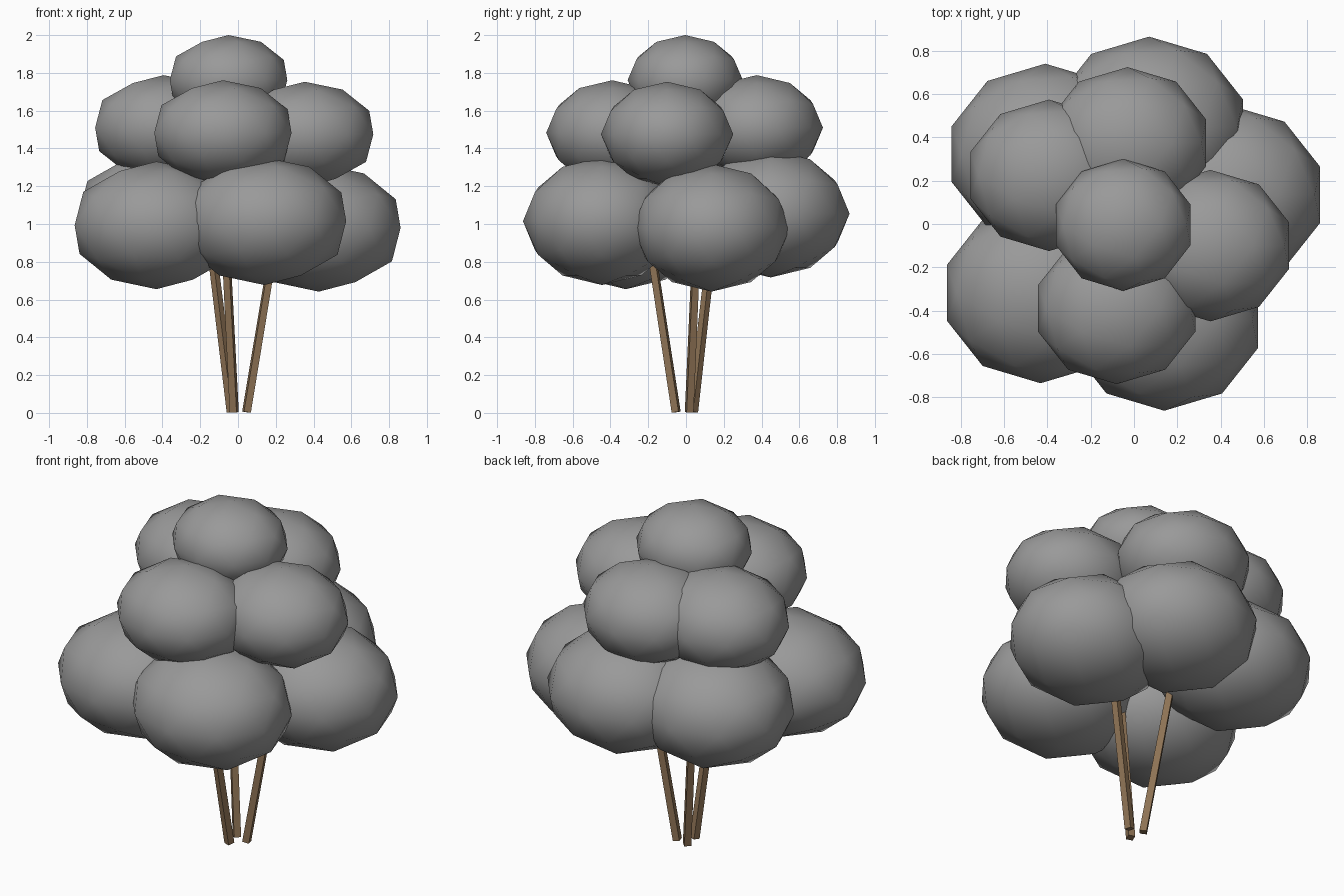
import bpy
import math
from mathutils import Matrix, Vector

cube = bpy.data.objects.get("Cube")
if cube:
    bpy.data.objects.remove(cube, do_unlink=True)


def make_material(name, rgb):
    mat = bpy.data.materials.new(name)
    mat.use_nodes = True
    color = (*rgb, 1.0)
    mat.diffuse_color = color
    bsdf = next(n for n in mat.node_tree.nodes if n.type == "BSDF_PRINCIPLED")
    bsdf.inputs["Base Color"].default_value = color
    bsdf.inputs["Roughness"].default_value = 0.9
    return mat


leaf_grey = make_material("leaf grey", (0.32, 0.32, 0.32))
bark_brown = make_material("bark brown", (0.27, 0.17, 0.09))


def foliage(name, center, size):
    """Smooth, flattened low-poly ball of leaves."""
    bpy.ops.mesh.primitive_ico_sphere_add(subdivisions=2, radius=1, location=center)
    ball = bpy.context.object
    ball.name = name
    ball.scale = size
    bpy.ops.object.transform_apply(location=False, rotation=False, scale=True)
    bpy.ops.object.shade_smooth()
    ball.data.materials.append(leaf_grey)


def stem(name, base, top):
    """Thin square stem leaning outward, one side facing away from the middle."""
    base, top = Vector(base), Vector(top)
    axis = top - base
    azimuth = math.atan2(axis.y, axis.x)
    lean = math.atan2(axis.xy.length, axis.z)
    bpy.ops.mesh.primitive_cone_add(vertices=4, radius1=0.027, radius2=0.025,
                                    depth=axis.length)
    obj = bpy.context.object
    obj.name = name
    obj.matrix_world = (Matrix.Translation((base + top) / 2)
                        @ Matrix.Rotation(azimuth, 4, "Z")
                        @ Matrix.Rotation(lean, 4, "Y")
                        @ Matrix.Rotation(math.pi / 4, 4, "Z"))
    obj.data.materials.append(bark_brown)


# Stems
stem("left_stem", (0.045, 0.017, 0.004), (0.21, 0.06, 1.0))
stem("front_stem", (-0.02, -0.052, 0.004), (-0.07, -0.205, 1.0))
stem("back_right_stem", (-0.033, 0.037, 0.004), (-0.155, 0.15, 1.0))

# Lower, middle and top tiers of foliage
tiers = {
    "lower": ((0.455, 0.418, 0.338), {
        "left": (0.428, 0.135, 0.98),
        "back": (0.07, 0.448, 1.055),
        "back_right": (-0.41, 0.323, 1.05),
        "front_right": (-0.432, -0.318, 0.993),
        "front": (0.14, -0.445, 1.015)}),
    "middle": ((0.382, 0.35, 0.278), {
        "left": (0.353, -0.1, 1.475),
        "back": (-0.03, 0.375, 1.51),
        "right": (-0.393, 0.225, 1.51),
        "front": (-0.08, -0.39, 1.483)}),
    "top": ((0.327, 0.305, 0.238), {"center": (-0.05, -0.004, 1.762)}),
}
for tier, (size, balls) in tiers.items():
    for side, center in balls.items():
        foliage(f"{tier}_{side}_foliage", center, size)
